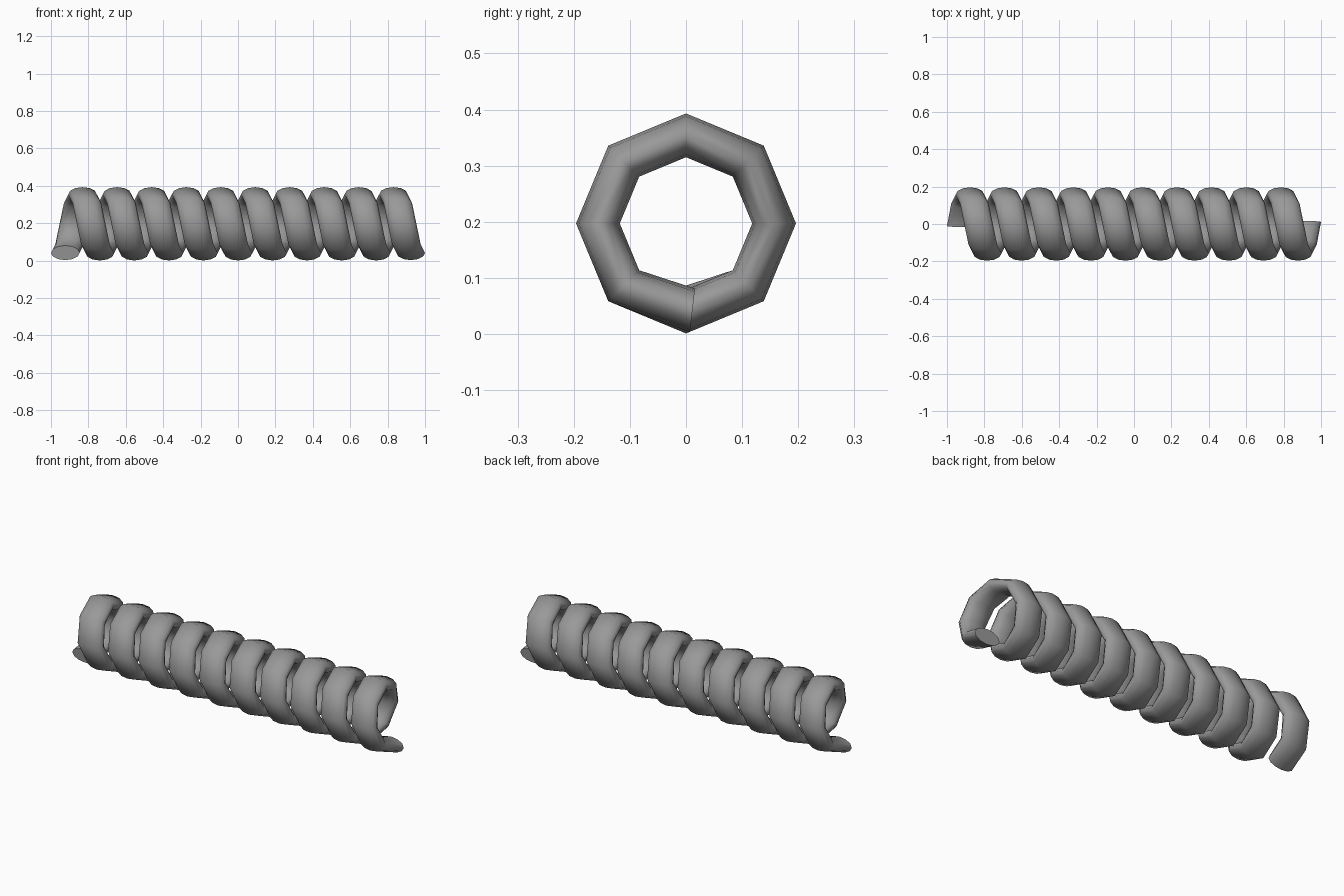
import bpy
import bmesh
from math import sin, cos, pi, radians

old = bpy.data.objects.get("Cube")
if old:
    bpy.data.objects.remove(old, do_unlink=True)

TURNS, STEPS, SIDES = 10, 8, 12
COIL_RADIUS, HALF_WIDTH, HALF_DEPTH = 0.157, 0.0765, 0.039
CENTRE_Z, HALF_LENGTH = 0.197, 0.9235

grey = bpy.data.materials.new("grey")
grey.use_nodes = True
colour = (0.32, 0.32, 0.32, 1)
grey.diffuse_color = colour
grey.node_tree.nodes["Principled BSDF"].inputs["Base Color"].default_value = colour


def add_ring(bm, i, last):
    """One flattened oval section of the coil wire."""
    x0 = HALF_LENGTH * (2 * i / last - 1)
    turn = 2 * pi * i / STEPS
    # the cut ends run slightly past the bottom and lean inward
    end = -1 if i == 0 else 1 if i == last else 0
    ring = []
    for k in range(SIDES):
        a = 2 * pi * k / SIDES
        r = COIL_RADIUS + HALF_DEPTH * sin(a)
        y = r * sin(turn) + end * (0.0115 - 0.0045 * sin(a))
        z = CENTRE_Z - r * cos(turn) + abs(end) * 0.002
        ring.append(bm.verts.new((x0 + HALF_WIDTH * cos(a), y, z)))
    return ring


# Coil wire: sections swept along the helix and bridged
bm = bmesh.new()
last = TURNS * STEPS
rings = [add_ring(bm, i, last) for i in range(last + 1)]
for a, b in zip(rings, rings[1:]):
    for k in range(SIDES):
        n = (k + 1) % SIDES
        bm.faces.new((a[k], a[n], b[n], b[k]))

# Flat end caps
bm.faces.new(rings[0])
bm.faces.new(rings[-1])
bmesh.ops.recalc_face_normals(bm, faces=bm.faces)

mesh = bpy.data.meshes.new("coil_spring")
bm.to_mesh(mesh)
bm.free()
mesh.materials.append(grey)
coil = bpy.data.objects.new("coil_spring", mesh)
bpy.context.collection.objects.link(coil)

bpy.ops.object.select_all(action="DESELECT")
coil.select_set(True)
bpy.context.view_layer.objects.active = coil
bpy.ops.object.shade_smooth_by_angle(angle=radians(60))
